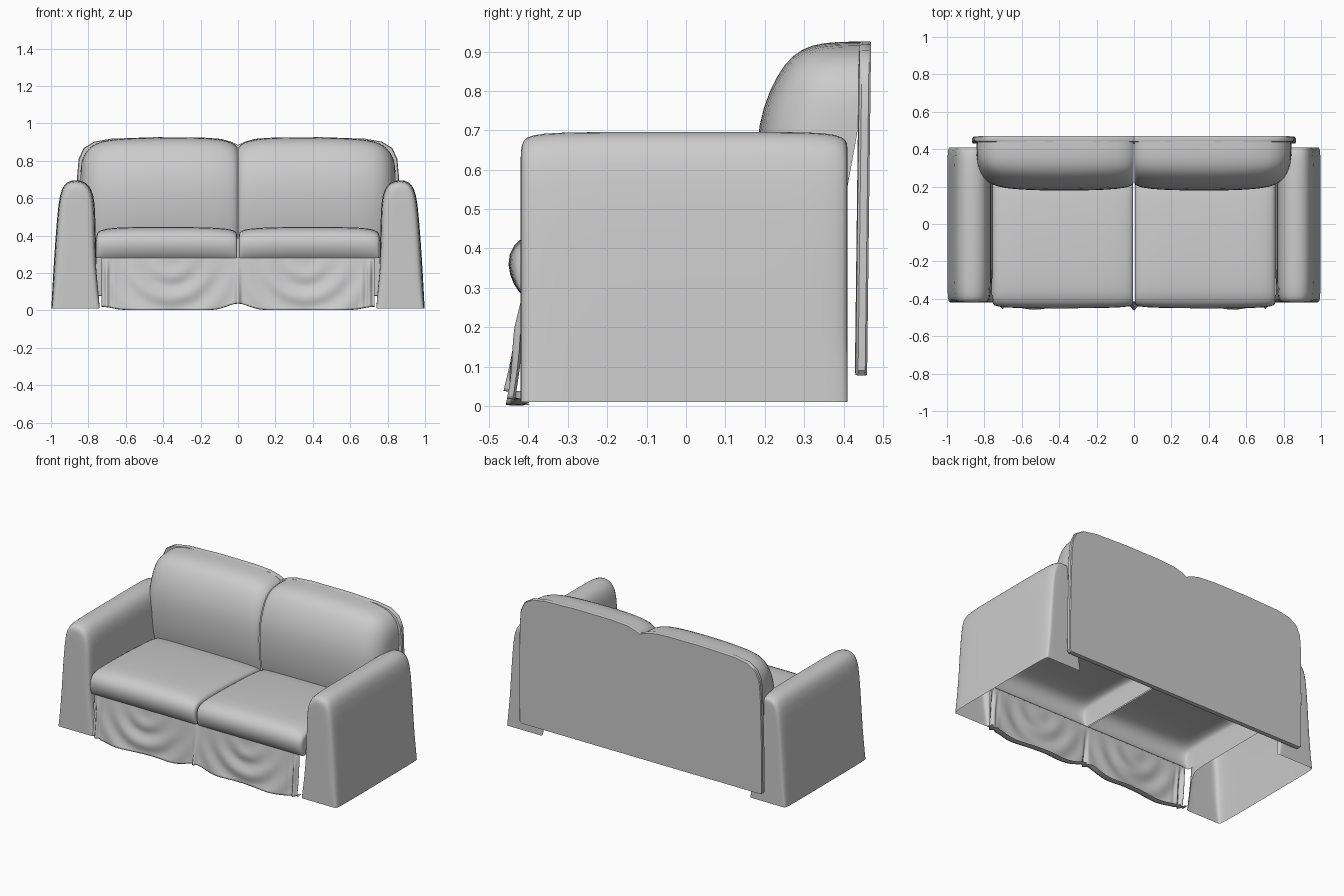
import bpy, bmesh, math

if "Cube" in bpy.data.objects:
    bpy.data.objects.remove(bpy.data.objects["Cube"])


def loft(name, sections, cap_start=False, cap_end=False, skip=None, subsurf=1, mirror=True):
    """Skin a list of equal-length point rows; skip(i, j) leaves out a quad."""
    bm = bmesh.new()
    rows = [[bm.verts.new(p) for p in s] for s in sections]
    for i in range(len(rows) - 1):
        for j in range(len(rows[0]) - 1):
            if skip and skip(i, j):
                continue
            bm.faces.new((rows[i][j], rows[i][j + 1], rows[i + 1][j + 1], rows[i + 1][j]))
    if cap_start:
        bm.faces.new(rows[0])
    if cap_end:
        bm.faces.new(rows[-1])
    bmesh.ops.delete(bm, geom=[v for v in bm.verts if not v.link_faces], context='VERTS')
    bmesh.ops.recalc_face_normals(bm, faces=bm.faces)
    me = bpy.data.meshes.new(name)
    bm.to_mesh(me)
    bm.free()
    ob = bpy.data.objects.new(name, me)
    bpy.context.collection.objects.link(ob)
    if mirror:
        ob.modifiers.new("mirror", 'MIRROR').use_axis[0] = True
    if subsurf:
        m = ob.modifiers.new("soft", 'SUBSURF')
        m.levels = m.render_levels = subsurf
    for p in me.polygons:
        p.use_smooth = True
    return ob


# arms: hollow covers, open below, inner wall stops under the seat
arm_profile = [(.735, .01), (.757, .25), (.762, .45), (.765, .58), (.782, .65), (.815, .688),
               (.865, .699), (.912, .69), (.943, .655), (.96, .58), (.975, .4), (.988, .2), (.998, .01)]
arm_rings = [(-.42, .06), (-.42, .036), (-.414, .016), (-.395, .006), (-.33, 0), (-.1, 0), (.15, 0),
             (.32, 0), (.385, .005), (.408, .016), (.41, .028), (.41, .05)]


def arm_ring(y, inset):
    pts = []
    for x, z in arm_profile:
        k = 1 - inset / .115 * (.4 if z < .1 else 1)
        pts.append((.868 + (x - .868) * k, y, .01 + (z - .01) * (1 - inset * 1.3 / .69)))
    return pts


loft("arm_covers", [arm_ring(*r) for r in arm_rings], True, True,
     skip=lambda i, j: j == 0 and 2 < i < 8)

# seat cushions: bulging front, open underside
seat_profile = [(-.415, .28), (-.438, .305), (-.457, .36), (-.442, .41), (-.40, .44), (-.32, .45),
                (-.1, .445), (.15, .43), (.24, .415), (.26, .39), (.26, .28)]
seat_cuts = [(.004, .05), (.006, .034), (.02, .02), (.06, .01), (.16, .003), (.38, 0), (.6, .002),
             (.69, .008), (.735, .018), (.754, .034), (.757, .05)]


def seat_section(x, inset):
    pts = []
    for y, z in seat_profile:
        yy = max(y, -.415 + (y + .415) * (1 - inset / .06)) if y < -.415 else y
        pts.append((x, yy, .28 + (z - .28) * (1 - inset / .17)))
    return pts


loft("seat_cushions", [seat_section(*c) for c in seat_cuts], True, True)

# back cushions: rounded outer corner and a crease in the middle
back_profile = [(.21, .37), (.19, .45), (.178, .56), (.178, .67), (.195, .76), (.23, .84),
                (.27, .893), (.32, .918), (.38, .925), (.445, .925)]
back_cuts = [(.002, .872, .04), (.012, .885, .025), (.05, .908, .014), (.14, .922, .004), (.3, .926, 0),
             (.5, .924, 0), (.65, .917, .008), (.73, .905, .02), (.785, .88, .045), (.82, .84, .08),
             (.838, .79, .13), (.843, .74, .19)]
loft("back_cushions",
     [[(x, y + off * (.445 - y) / .267, .37 + (z - .37) * (top - .37) / .555) for y, z in back_profile]
      for x, top, off in back_cuts], cap_end=True)

# rear panel: slightly leaning slab following the top contour
half = [(0, .885), (.03, .9), (.09, .917), (.2, .925), (.45, .926), (.68, .918), (.77, .902),
        (.825, .868), (.852, .81), (.86, .72), (.866, .4), (.866, .09), (.855, .077)]
outline = half + [(-x, z) for x, z in reversed(half[1:])]
outline.append(outline[0])


def panel_ring(y, s):
    return [(x * s, y + .012 * z, .5 + (z - .5) * s) for x, z in outline[:-1]] + \
           [(outline[0][0], y + .012 * outline[0][1], .5 + (outline[0][1] - .5) * s)]


panel = loft("rear_panel", [panel_ring(*r) for r in ((.428, .975), (.43, .995), (.436, 1), (.454, 1), (.459, .995))],
             subsurf=0, mirror=False)
bm = bmesh.new()
bm.from_mesh(panel.data)
bmesh.ops.remove_doubles(bm, verts=bm.verts, dist=.0001)
bmesh.ops.holes_fill(bm, edges=[e for e in bm.edges if e.is_boundary], sides=0)
bmesh.ops.recalc_face_normals(bm, faces=bm.faces)
bm.to_mesh(panel.data)
bm.free()
bpy.ops.object.select_all(action='DESELECT')
panel.select_set(True)
bpy.context.view_layer.objects.active = panel
bpy.ops.object.shade_smooth_by_angle(angle=math.radians(35))


# skirt: draped cloth with swag folds, pleats at the ends and a turned-in hem
def bell(x, c, w):
    return math.exp(-((x - c) / w) ** 2)


def skirt_point(x, t):
    hem = .003 + .035 * bell(x, 0, .08) + .018 * bell(x, .73, .08)
    d = math.hypot((x - .36) / .34, t * .85)
    swag = .007 * math.sin(d * 17) * min(1, t * 2) * bell(x, .37, .3)
    pleat = .012 * math.sin(x * 150) * bell(x, .71, .035) * min(1, t * 3)
    y = -.415 - .025 * t - .014 * t * bell(x, .5, .15) + swag + pleat - .022 * t * bell(x, 0, .012)
    return (x, y, .285 + (hem - .285) * t)


nx, nz = 110, 26
skirt_rows = []
for i in range(nx + 1):
    x = .73 * i / nx
    col = [skirt_point(x, k / nz) for k in range(nz + 1)]
    _, y, z = col[-1]
    col += [(x, y + .015, z - .002), (x, y + .04, z)]
    skirt_rows.append(col)
loft("skirt", skirt_rows, subsurf=0)
